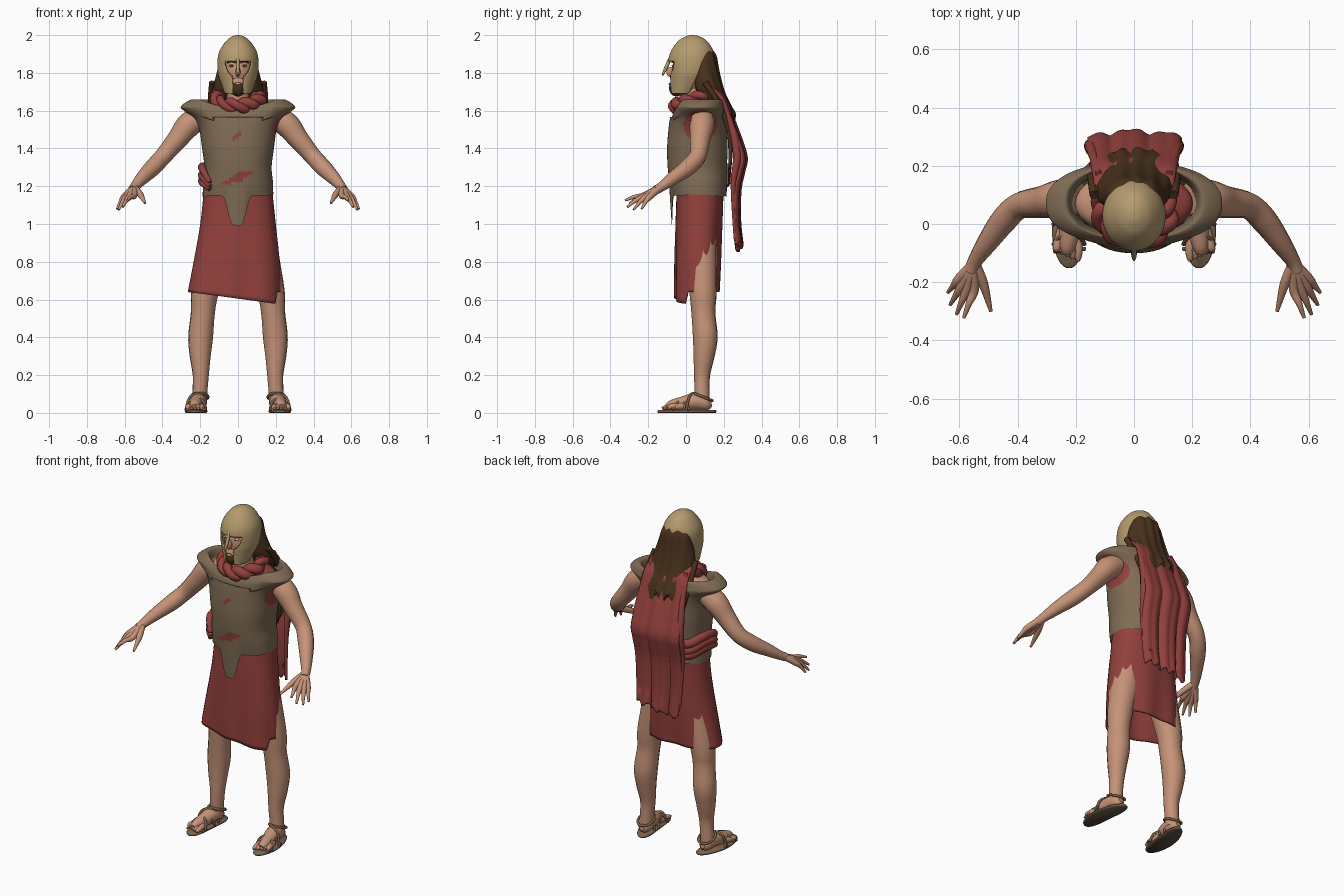
import bpy, bmesh, math, random
from mathutils import Vector

random.seed(4)
cube = bpy.data.objects.get("Cube")
if cube:
    bpy.data.objects.remove(cube)


def material(name, r, g, b):
    m = bpy.data.materials.new(name)
    m.use_nodes = True
    m.diffuse_color = (r, g, b, 1)
    m.node_tree.nodes["Principled BSDF"].inputs["Base Color"].default_value = (r, g, b, 1)
    return m


SKIN = material("skin", .56, .29, .185)
TAN = material("worn leather", .215, .15, .09)
RED = material("red cloth", .29, .052, .045)
BRONZE = material("dull bronze", .46, .33, .155)
HAIR = material("dark hair", .065, .031, .012)
STRAP = material("sandal leather", .2, .125, .075)
SOLE = material("sandal sole", .09, .065, .045)
EYE = material("eye white", .6, .55, .5)


def smooth(pts, steps=6, closed=False):
    """Catmull-Rom interpolation of equally long tuples."""
    out, n = [], len(pts)
    get = (lambda i: Vector(pts[i % n])) if closed else (lambda i: Vector(pts[max(0, min(n - 1, i))]))
    for i in range(n if closed else n - 1):
        a, b, c, d = (get(i + k) for k in (-1, 0, 1, 2))
        for s in range(steps):
            t = s / steps
            out.append(b + (c - a) * (t / 2) + (a * 2 - b * 5 + c * 4 - d) * (t * t / 2)
                       + (b * 3 - a - c * 3 + d) * (t ** 3 / 2))
    return out if closed else out + [get(n - 1)]


def finish(name, bm, mats, thick=0):
    bmesh.ops.recalc_face_normals(bm, faces=bm.faces)
    me = bpy.data.meshes.new(name)
    bm.to_mesh(me)
    bm.free()
    for m in mats:
        me.materials.append(m)
    me.shade_smooth()
    ob = bpy.data.objects.new(name, me)
    bpy.context.collection.objects.link(ob)
    if thick:
        mod = ob.modifiers.new("thickness", "SOLIDIFY")
        mod.thickness, mod.offset = thick, -1
    return ob


def loft(name, rings, mats, n=32, steps=6, power=1, caps=True, warp=None, paint=None, cut=None, thick=0):
    """Skin of horizontal ovals, each given as z, centre x, centre y, half width, half depth."""
    bm, rows = bmesh.new(), []
    for z, cx, cy, rx, ry in smooth(rings, steps):
        row = []
        for i in range(n):
            a = math.tau * i / n
            c, s = math.cos(a), math.sin(a)
            p = Vector((cx + rx * math.copysign(abs(c) ** power, c), cy + ry * math.copysign(abs(s) ** power, s), z))
            row.append(bm.verts.new(warp(p) if warp else p))
        rows.append(row)
    for lo, hi in zip(rows, rows[1:]):
        for i in range(n):
            j = (i + 1) % n
            bm.faces.new((lo[i], lo[j], hi[j], hi[i]))
    if caps:
        bm.faces.new(rows[0])
        bm.faces.new(rows[-1])
    for f in list(bm.faces):
        c = f.calc_center_median()
        if cut and cut(c):
            bm.faces.remove(f)
        elif paint:
            f.material_index = paint(c)
    return finish(name, bm, mats, thick)


def tube(name, pts, mat, side=1, closed=False, steps=6):
    """Round tube through points given as x, y, z, radius."""
    cu = bpy.data.curves.new(name, "CURVE")
    cu.dimensions, cu.bevel_depth, cu.bevel_resolution, cu.use_fill_caps = "3D", 1, 4, True
    path = smooth(pts, steps, closed)
    sp = cu.splines.new("POLY")
    sp.points.add(len(path) - 1)
    sp.use_cyclic_u = closed
    for p, (x, y, z, r) in zip(sp.points, path):
        p.co, p.radius = (x * side, y, z, 1), r
    temp = bpy.data.objects.new(name, cu)
    bpy.context.collection.objects.link(temp)
    bpy.context.view_layer.update()
    bm = bmesh.new()
    bm.from_mesh(temp.to_mesh())
    bpy.data.objects.remove(temp)
    return finish(name, bm, [mat])


def ball(name, mat, centre, size):
    bm = bmesh.new()
    bmesh.ops.create_uvsphere(bm, u_segments=24, v_segments=16, radius=1)
    for v in bm.verts:
        v.co = Vector(a * s + c for a, s, c in zip(v.co, size, centre))
    return finish(name, bm, [mat])


# Body under the clothes: the left shoulder is wrapped in red cloth
loft("upper_body", [(1.1, 0, .07, .16, .11), (1.4, 0, .06, .17, .13), (1.56, 0, .07, .2, .12),
                    (1.62, 0, .07, .19, .1), (1.65, 0, .07, .1, .07)], [SKIN, RED],
     paint=lambda c: int(c.x > .08))
loft("neck", [(1.58, 0, .06, .075, .07), (1.66, 0, .05, .06, .06), (1.78, 0, .04, .06, .06)], [SKIN])

# Tunic with a torn front flap, flared shoulder caps and ragged holes
def tunic_shape(p):
    if p.y < 0 and p.z < 1.25:
        p.z -= .16 * math.exp(-((p.x + .005) / .055) ** 4) * max(0, 1.25 - p.z) / .1
    elif p.z < 1.16:
        p.z += .006 * math.sin(p.x * 40)
    if p.y < .07 and p.z > 1.57:
        p.z -= .045 * max(0, 1 - (p.x / .2) ** 2)
    return p


def tunic_paint(c):
    armhole = c.x > .15 and ((c.y - .075) / .09) ** 2 + ((c.z - 1.52) / .085) ** 2 < 1
    t = (c.x + .09) / .18
    tear = abs(c.z - 1.21 - .07 * t) < .03 * (1 - abs(2 * t - 1))
    nick = abs(c.z - 1.47 - .6 * c.x) < .014 and abs(c.x + .005) < .022
    return int(armhole or c.y < 0 and (tear or nick))


loft("tunic", [(1.15, 0, .07, .187, .145), (1.22, 0, .065, .185, .152), (1.3, 0, .06, .178, .157),
               (1.4, 0, .06, .19, .16), (1.5, 0, .062, .205, .155), (1.56, 0, .065, .235, .15),
               (1.605, 0, .07, .293, .145), (1.625, 0, .07, .3, .14), (1.655, 0, .075, .258, .132),
               (1.655, 0, .075, .228, .122), (1.6, 0, .075, .21, .11)], [TAN, RED],
     n=112, steps=8, power=.88, caps=False, warp=tunic_shape, paint=tunic_paint)

# Wrapped skirt whose front panel hangs lower to one side
def skirt_shape(p):
    low = max(0, 1.17 - p.z) / .53
    if p.y < 0:
        p.z -= .065 * low ** 4 * (p.x + .26) / .48
        p.y -= .008 * low
    p.y += .006 * low * math.sin(p.x * 35)
    return p


loft("skirt", [(1.19, 0, .075, .18, .125), (1.0, 0, .07, .2, .122), (.8, -.007, .065, .228, .118),
               (.64, -.018, .062, .248, .112)], [RED], n=80, power=.85, caps=False,
     warp=skirt_shape, thick=.008)

# Sash showing at the right side and back of the waist
for k, drop in enumerate((0, .04, .07)):
    tube(f"sash_fold_{k}", [(-.15, -.05, 1.22 - drop / 2, .012), (-.188, .0, 1.29 - drop, .02),
                            (-.18, .1, 1.3 - drop, .026), (-.14, .19, 1.28 - drop, .026),
                            (-.04, .22, 1.3 - drop, .022)], RED)

# Twisted scarf
for k in range(2):
    ring = []
    for i in range(20):
        a = math.tau * i / 20
        w = .018 * math.sin(5 * a + math.pi * k)
        s = math.sin(a)
        ring.append(((.115 + w) * math.cos(a), .05 + (.105 + w) * s,
                     1.665 + .04 * s + .018 * math.cos(5 * a + math.pi * k), random.uniform(.02, .03)))
    tube(f"scarf_strand_{k}", ring, RED, closed=True, steps=4)

# Cape
fall = smooth([(.14, 1.72), (.2, 1.66), (.24, 1.55), (.28, 1.44), (.305, 1.35), (.292, 1.28),
               (.272, 1.18), (.268, 1.02), (.28, .88)], 6)
bm = bmesh.new()
bmesh.ops.create_grid(bm, x_segments=40, y_segments=len(fall) - 1, size=1)
for v in bm.verts:
    u, row = v.co.x, round((1 - v.co.y) / 2 * (len(fall) - 1))
    y, z = fall[row]
    t = row / len(fall)
    fold = .012 * math.cos(u * 7 + t) + .006 * math.sin(u * 15)
    ragged = .012 * math.sin(u * 17) + .02 * u if t > .9 else 0
    v.co = ((.13 + .025 * math.sin(t * 3)) * u, y + t ** .5 * fold - .025 * u ** 4, z + ragged)
finish("cape", bm, [RED], .014)
for side in (-1, 1):
    tube("cape_edge", [(.12, .17, 1.7, .012), (.14, .24, 1.52, .018), (.15, .27, 1.36, .022),
                       (.15, .25, 1.2, .014), (.14, .26, .92, .008)], RED, side)

# Head and face
ball("head", SKIN, (0, .03, 1.81), (.088, .105, .125))
ball("jaw", SKIN, (0, -.015, 1.74), (.062, .065, .06))
ball("nose", SKIN, (0, -.082, 1.805), (.013, .022, .026))
ball("beard", HAIR, (0, -.05, 1.72), (.042, .04, .045))
ball("lips", SKIN, (0, -.082, 1.742), (.017, .01, .007))
for side in (-1, 1):
    ball("eye", EYE, (.034 * side, -.062, 1.838), (.014, .012, .007))
    ball("pupil", HAIR, (.034 * side, -.071, 1.838), (.005, .005, .005))
    tube("brow", [(.014, -.074, 1.856, .004), (.036, -.07, 1.862, .005), (.058, -.055, 1.853, .003)], HAIR, side)

# Helmet: eye slots, mouth gap and an open back are cut away
def helmet_gap(c):
    eye = c.y < 0 and 1.805 < c.z < 1.86 and abs(c.x) < .075 - (1.86 - c.z) * .3
    mouth = c.y < 0 and c.z < 1.81 and abs(c.x) < .028 + max(0, c.z - 1.77) * .7
    back = c.z < 1.885 + .014 * math.sin(c.x * 110) and c.y > .02 + (c.z - 1.7) * .5
    return eye or mouth or back


loft("helmet", [(1.69, 0, -.012, .07, .072), (1.75, 0, .012, .092, .1), (1.8, 0, .025, .107, .116),
                (1.87, 0, .03, .108, .122), (1.92, 0, .033, .096, .11), (1.97, 0, .035, .062, .075),
                (1.994, 0, .035, .028, .034), (2, 0, .035, .003, .004)], [BRONZE], n=96, steps=7,
     cut=helmet_gap, thick=.008)
tube("nose_guard", [(0, -.083, 1.88, .008), (0, -.1, 1.84, .01), (0, -.114, 1.81, .008), (0, -.125, 1.785, .003)], BRONZE)

# Long hair with ragged ends and loose strands
def hair_shape(p):
    p.z += max(0, 1.62 - p.z) * .5 * math.sin(p.x * 90)
    p.y += .004 * math.sin(p.x * 120)
    return p


loft("hair", [(1.925, 0, .09, .06, .046), (1.89, 0, .097, .088, .062), (1.8, 0, .1, .113, .076),
              (1.7, 0, .125, .135, .078), (1.62, 0, .18, .132, .06), (1.56, 0, .215, .11, .045),
              (1.53, 0, .23, .07, .028)], [HAIR], n=64, warp=hair_shape)
for side in (-1, 1):
    for k in range(3):
        x = .105 + .016 * k
        tube("hair_strand", [(x, .1, 1.75, .016), (x + .008, .17, 1.64, .015), (x, .225, 1.5, .012),
                             (x, .235, 1.35, .01), (x - .01, .225, 1.2 + .04 * k, .003)], HAIR, side)

# Limbs, hands and sandals
TIPS = [(.55, -.225, 1.15, .585, -.322, 1.125), (.575, -.225, 1.145, .61, -.31, 1.09),
        (.592, -.212, 1.143, .632, -.278, 1.075), (.602, -.19, 1.146, .64, -.235, 1.08)]
for side, label in ((-1, "right"), (1, "left")):
    tube(label + "_arm", [(.19, .09, 1.57, .06), (.26, .085, 1.525, .066), (.32, .075, 1.45, .055),
                          (.395, .062, 1.36, .046), (.45, .01, 1.3, .045), (.505, -.065, 1.245, .036),
                          (.545, -.125, 1.2, .026), (.56, -.16, 1.18, .024)], SKIN, side)
    for kx, ky, kz, tx, ty, tz in TIPS:
        mid = [(a + b) / 2 for a, b in ((kx, tx), (ky, ty), (kz, tz))]
        tube(label + "_finger", [(.55, -.135, 1.195, .018), (kx, ky, kz, .017), (*mid[:2], mid[2] + .006, .011),
                                 (tx, ty, tz, .006)], SKIN, side)
    tube(label + "_thumb", [(.545, -.14, 1.19, .018), (.52, -.2, 1.16, .017), (.505, -.25, 1.135, .012),
                            (.492, -.3, 1.11, .006)], SKIN, side)
    tube(label + "_leg", [(.095, .075, 1.1, .085), (.13, .08, .85, .085), (.175, .09, .64, .073),
                          (.186, .092, .53, .064), (.198, .102, .4, .066), (.2, .095, .3, .056),
                          (.197, .085, .2, .043), (.202, .085, .11, .04), (.205, .085, .05, .042)], SKIN, side)
    tube(label + "_foot", [(.205, .135, .05, .015), (.205, .11, .048, .036), (.21, .05, .06, .044),
                           (.22, -.02, .048, .038), (.228, -.075, .04, .028), (.23, -.1, .03, .018)], SKIN, side)
    for k in range(5):
        x, y = .192 + .018 * k, -.128 + .008 * k
        tube(label + "_toe", [(.205 + .01 * k, -.02, .035, .02), (x, -.08, .032, .016),
                              (x, y + .015, .027, .012), (x, y, .024, .006)], SKIN, side)

    def bend(p, s=side):
        p.x = s * (p.x - .09 * p.y + .01 * math.cos(p.y * 14))
        return p

    loft(label + "_sole", [(0, .215, .005, .05, .153), (.008, .215, .005, .056, .157), (.016, .215, .005, .05, .153)],
         [SOLE, STRAP], n=48, steps=3, power=.9, warp=bend, paint=lambda c: int(c.z > .006))
    # Straps crossing the instep and circling the ankle
    for y0, y1 in ((-.07, .02), (.02, -.07), (-.085, -.095), (.06, .0)):
        m = (y0 + y1) / 2
        top = .085 + .5 * m
        tube(label + "_strap", [(.17, y0, .014, .007), (.184, (y0 + m) / 2, top - .012, .007), (.22, m, top, .008),
                                (.258, (y1 + m) / 2, top - .022, .007), (.277, y1, .014, .007)], STRAP, side)
    loop = [(.204 + .046 * math.cos(a), .09 + .05 * math.sin(a), .085 - .02 * math.sin(a), .007)
            for a in (math.tau * i / 12 for i in range(12))]
    tube(label + "_ankle_strap", loop, STRAP, side, closed=True, steps=3)
